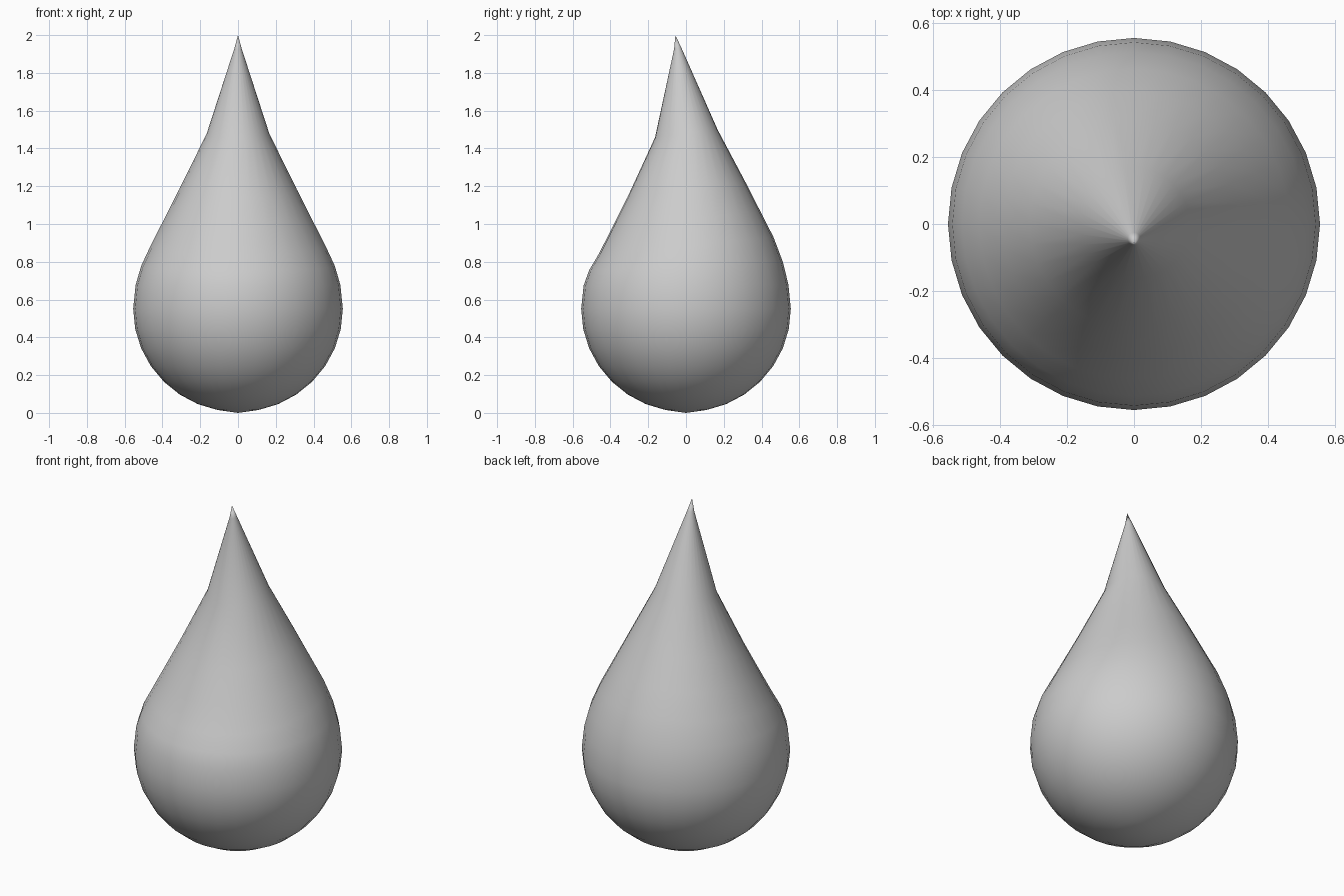
import bpy, bmesh, math

if "Cube" in bpy.data.objects:
    bpy.data.objects.remove(bpy.data.objects["Cube"])

SEG = 32
R = 0.555
bm = bmesh.new()

# Ring description: radius, height, y offset, forward tilt (height difference front/back)
rings = []
# Round lower half
for i in range(1, 9):
    a = math.radians(11.25 * i)
    rings.append((R * math.sin(a), 0.551 - R * math.cos(a) * 0.984, 0, 0))
# Stretched, slightly leaning upper half
rings += [
    (0.542, 0.677, 0, 0.003),
    (0.513, 0.777, 0, 0.022),
    (0.463, 0.885, 0, 0.046),
    (0.393, 1.022, 0, 0.046),
    (0.312, 1.182, 0.001, 0.043),
    (0.166, 1.478, 0.002, 0.02),
    (0.019, 1.93, -0.044, 0.004),
]

loops = []
for r, z, y, tilt in rings:
    loop = []
    for k in range(SEG):
        a = 2 * math.pi * k / SEG
        loop.append(bm.verts.new((r * math.cos(a), y + r * math.sin(a), z + tilt * math.sin(a))))
    loops.append(loop)

# Skin between rings and close both poles
bottom = bm.verts.new((0, 0, 0))
tip = bm.verts.new((0, -0.056, 2))
for k in range(SEG):
    n = (k + 1) % SEG
    bm.faces.new((bottom, loops[0][n], loops[0][k]))
    bm.faces.new((tip, loops[-1][k], loops[-1][n]))
    for lo, hi in zip(loops, loops[1:]):
        bm.faces.new((lo[k], lo[n], hi[n], hi[k]))
bmesh.ops.recalc_face_normals(bm, faces=bm.faces)
for f in bm.faces:
    f.smooth = True

mesh = bpy.data.meshes.new("droplet")
bm.to_mesh(mesh)
bm.free()
droplet = bpy.data.objects.new("droplet", mesh)
bpy.context.collection.objects.link(droplet)
